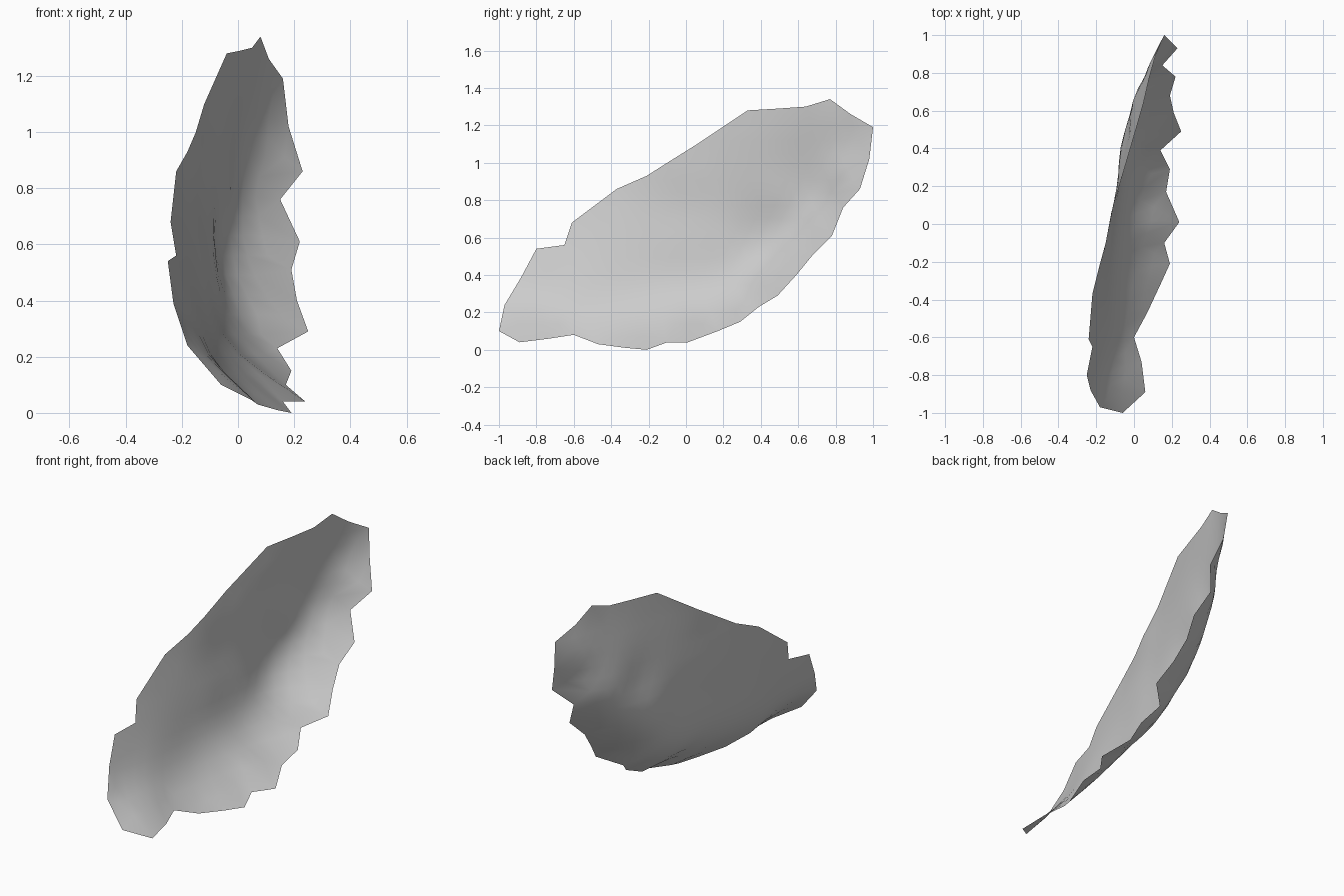
import bpy
import math
from mathutils import Vector, geometry

# Remove only the default cube
default_cube = bpy.data.objects.get("Cube")
if default_cube:
    bpy.data.objects.remove(default_cube, do_unlink=True)

# Jagged rim of the shell fragment, as (x, y, z) in hundredths
upper_rim = [
    (-6, -100, 10), (-18, -97, 24), (-23, -88, 39), (-25, -80, 54),
    (-22, -65, 56), (-24, -61, 68), (-22, -37, 86), (-18, -21, 93),
    (-15, -10, 100), (-12, 6, 110), (-4, 33, 128), (1, 50, 129),
    (5, 64, 130), (8, 77, 134), (11, 88, 126), (16, 100, 119),
]
lower_rim = [
    (18, 98, 102), (23, 93, 86), (15, 84, 76), (22, 78, 61),
    (19, 68, 51), (21, 59, 40), (25, 49, 29), (14, 39, 23),
    (19, 29, 15), (17, 17, 10), (24, 1, 4), (16, -10, 4),
    (19, -21, 0), (14, -32, 1), (7, -47, 3), (0, -60, 8),
    (4, -73, 6), (6, -89, 4),
]
# Points that set the depth of the hollow
hollow = [
    (-15, -80, 25), (-15, -60, 35), (-3, -30, 17), (-15, -40, 45),
    (0, 8, 23), (-12, -10, 55), (-13, 0, 75), (-9, 20, 80),
    (-2, 30, 37), (-8, 20, 55), (0, 45, 46), (-3, 50, 80),
    (2, 62, 63), (3, 73, 82), (3, 70, 105), (10, 88, 105),
]


def to_units(points):
    return [Vector(p) / 100 for p in points]


def solve(matrix, values):
    """Solve a linear system by elimination with pivoting."""
    size = len(values)
    rows = [list(row) + [value] for row, value in zip(matrix, values)]
    for col in range(size):
        pivot = max(range(col, size), key=lambda r: abs(rows[r][col]))
        rows[col], rows[pivot] = rows[pivot], rows[col]
        for r in range(col + 1, size):
            factor = rows[r][col] / rows[col][col]
            for c in range(col, size + 1):
                rows[r][c] -= factor * rows[col][c]
    result = [0.0] * size
    for r in reversed(range(size)):
        known = sum(rows[r][c] * result[c] for c in range(r + 1, size))
        result[r] = (rows[r][size] - known) / rows[r][r]
    return result


def bend(distance):
    """Thin plate bending kernel."""
    return distance * distance * math.log(distance) if distance > 0 else 0.0


def plate_surface(points):
    """Return x as a smooth function of a (y, z) position."""
    sites = [Vector((p.y, p.z)) for p in points]
    matrix = [[bend((a - b).length) for b in sites] + [1, a.x, a.y] for a in sites]
    matrix.append([1] * len(sites) + [0, 0, 0])
    matrix.append([s.x for s in sites] + [0, 0, 0])
    matrix.append([s.y for s in sites] + [0, 0, 0])
    weights = solve(matrix, [p.x for p in points] + [0, 0, 0])
    base, slope_y, slope_z = weights[-3:]

    def height(site):
        bulge = sum(w * bend((site - s).length) for w, s in zip(weights, sites))
        return bulge + base + slope_y * site.x + slope_z * site.y
    return height


def inside(site, outline, margin):
    """True when the site lies in the outline, clear of its border."""
    within = False
    for a, b in zip(outline, outline[1:] + outline[:1]):
        near, t = geometry.intersect_point_line(site, a, b)
        closest = a.lerp(b, min(max(t, 0), 1))
        if (site - closest).length < margin:
            return False
        if (a.y > site.y) != (b.y > site.y):
            crossing = a.x + (site.y - a.y) * (b.x - a.x) / (b.y - a.y)
            within ^= site.x < crossing
    return within


# Lay out the sheet as a flat outline filled with staggered points
rim = to_units(upper_rim + lower_rim)
outline = [Vector((p.y, p.z)) for p in rim]
outline.reverse()
depth = plate_surface(rim + to_units(hollow))
spacing = 0.07
sites = list(outline)
for row in range(int(1.4 / spacing)):
    for col in range(int(2.2 / spacing)):
        site = Vector((-1.1 + (col + 0.5 * (row % 2)) * spacing, row * spacing))
        if inside(site, outline, spacing * 0.6):
            sites.append(site)
border = [(i, (i + 1) % len(outline)) for i in range(len(outline))]
flat = geometry.delaunay_2d_cdt(sites, border, [list(range(len(outline)))], 1, 1e-5)
flat_verts, flat_faces = flat[0], flat[2]

# Push the flat sheet into its curved shell form
verts = [(depth(s), s.x, s.y) for s in flat_verts]
mesh = bpy.data.meshes.new("shell_fragment")
mesh.from_pydata(verts, [], [list(f) for f in flat_faces])
mesh.update()
for polygon in mesh.polygons:
    polygon.use_smooth = True
shell = bpy.data.objects.new("shell_fragment", mesh)
bpy.context.collection.objects.link(shell)

# Single plain grey
grey = bpy.data.materials.new("plain_grey")
grey.use_nodes = True
colour = (0.6, 0.6, 0.6, 1)
grey.diffuse_color = colour
grey.node_tree.nodes["Principled BSDF"].inputs["Base Color"].default_value = colour
mesh.materials.append(grey)
